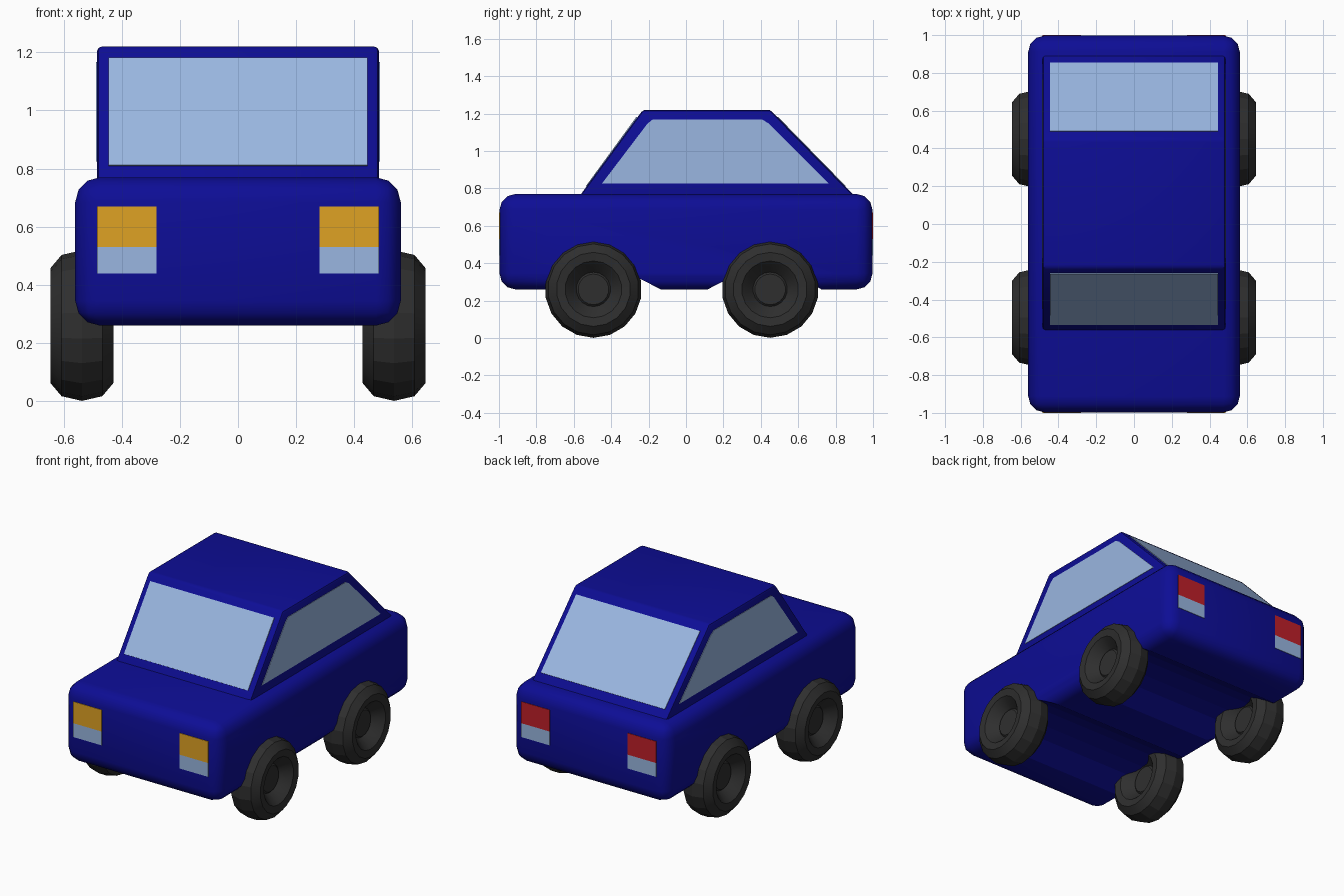
import bpy, bmesh, math
from mathutils import Vector

if "Cube" in bpy.data.objects:
    bpy.data.objects.remove(bpy.data.objects["Cube"])


def material(name, rgb):
    m = bpy.data.materials.new(name)
    m.diffuse_color = (*rgb, 1)
    m.use_nodes = True
    m.node_tree.nodes["Principled BSDF"].inputs["Base Color"].default_value = m.diffuse_color
    return m


BLUE = material("blue paint", (0.004, 0.004, 0.30))
GLASS = material("pale blue glass", (0.32, 0.47, 0.75))
AMBER = material("amber lamp", (0.74, 0.36, 0.017))
RED = material("red lamp", (0.52, 0.014, 0.022))
RUBBER = material("dark rubber", (0.028, 0.028, 0.028))


def finish(name, bm, mat, smooth=None):
    bmesh.ops.recalc_face_normals(bm, faces=bm.faces)
    me = bpy.data.meshes.new(name)
    bm.to_mesh(me)
    bm.free()
    me.materials.append(mat)
    ob = bpy.data.objects.new(name, me)
    bpy.context.collection.objects.link(ob)
    bpy.ops.object.select_all(action='DESELECT')
    bpy.context.view_layer.objects.active = ob
    ob.select_set(True)
    if smooth:
        bpy.ops.object.shade_smooth_by_angle(angle=math.radians(smooth))
    return ob


def prism(name, points, direction, mat, bevel=0, segments=1, smooth=None):
    """Extrude a flat outline along a direction, optionally rounding every edge."""
    bm = bmesh.new()
    face = bm.faces.new([bm.verts.new(p) for p in points])
    new = bmesh.ops.extrude_face_region(bm, geom=[face])["geom"]
    bmesh.ops.translate(bm, vec=direction,
                        verts=[v for v in new if isinstance(v, bmesh.types.BMVert)])
    bmesh.ops.recalc_face_normals(bm, faces=bm.faces)
    if bevel:
        bmesh.ops.bevel(bm, geom=bm.edges[:], offset=bevel, segments=segments,
                        profile=0.5, affect='EDGES')
    return finish(name, bm, mat, smooth)


def across(x, yz):
    return [(x, y, z) for y, z in yz]


# Rounded lower body with shallow wheel channels cut across the floor
body = prism("body", across(-0.56, [(-0.997, 0.26), (0.997, 0.26), (0.997, 0.77), (-0.997, 0.77)]),
             (1.12, 0, 0), BLUE, 0.085, 3, 40)
for label, y, s in (("front", -0.44, -1), ("rear", 0.42, 1)):
    arch = [(-0.34, 0.24), (-0.31, 0.257), (-0.17, 0.33), (-0.07, 0.355),
            (0.07, 0.355), (0.17, 0.33), (0.31, 0.257), (0.34, 0.24)]
    cutter = prism(label + "_arch_cutter", across(-0.8, [(y + a, z) for a, z in arch]),
                   (1.6, 0, 0), BLUE)
    cutter.hide_render = True
    cut = body.modifiers.new(label + " arch", 'BOOLEAN')
    cut.operation, cut.solver, cut.object = 'DIFFERENCE', 'EXACT', cutter
    bpy.context.view_layer.objects.active = body
    bpy.ops.object.modifier_apply(modifier=cut.name)
    bpy.data.objects.remove(cutter)

# Cabin with sloped front and rear
prism("cabin", across(-0.485, [(-0.583, 0.74), (0.92, 0.74), (0.45, 1.22), (-0.23, 1.22)]),
      (0.97, 0, 0), BLUE, 0.016, 2, 30)

# Windscreens lie on the two slopes
for name, (y0, z0), (y1, z1), s in (("windscreen", (-0.532, 0.81), (-0.262, 1.18), -1),
                                    ("rear_window", (0.851, 0.81), (0.489, 1.18), 1)):
    n = Vector((0, s * (z1 - z0), abs(y1 - y0))).normalized()
    quad = [Vector(p) - n * 0.004 for p in
            ((-0.445, y0, z0), (0.445, y0, z0), (0.445, y1, z1), (-0.445, y1, z1))]
    prism(name, quad, n * 0.008, GLASS)

# Side windows and lamps, mirrored left and right
side_window = [(-0.45, 0.825), (0.765, 0.825), (0.445, 1.145), (0.41, 1.167),
               (-0.18, 1.167), (-0.207, 1.145)]
for label, s in (("left", -1), ("right", 1)):
    prism(label + "_side_window", across(s * 0.482, side_window), (s * 0.006, 0, 0), GLASS)
    for end, e, mat in (("front", -1, AMBER), ("rear", 1, RED)):
        for part, z0, z1, m in (("upper", 0.53, 0.67, mat), ("lower", 0.44, 0.53, GLASS)):
            quad = [(s * x, e * 0.993, z) for x, z in
                    ((0.28, z0), (0.485, z0), (0.485, z1), (0.28, z1))]
            prism(f"{label}_{end}_{part}_lamp", quad, (0, e * 0.007, 0), m)

# Wheels: a turned tyre section with a recessed hub, same on both faces
half = [(0, 0.045), (0.082, 0.045), (0.092, 0.035), (0.135, 0.085), (0.152, 0.102),
        (0.198, 0.108), (0.243, 0.07), (0.259, 0.0)]
section = half + [(r, -w) for r, w in half[-2::-1]]
for label, s in (("left", -1), ("right", 1)):
    for end, y in (("front", -0.495), ("rear", 0.45)):
        bm = bmesh.new()
        vs = [bm.verts.new((s * 0.537 + w, y, 0.26 + r)) for r, w in section]
        edges = [bm.edges.new(p) for p in zip(vs, vs[1:])]
        bmesh.ops.spin(bm, geom=vs + edges, cent=(0, y, 0.26), axis=(1, 0, 0),
                       angle=math.tau, steps=18)
        bmesh.ops.remove_doubles(bm, verts=bm.verts, dist=0.0005)
        finish(f"{end}_{label}_wheel", bm, RUBBER, 18)
